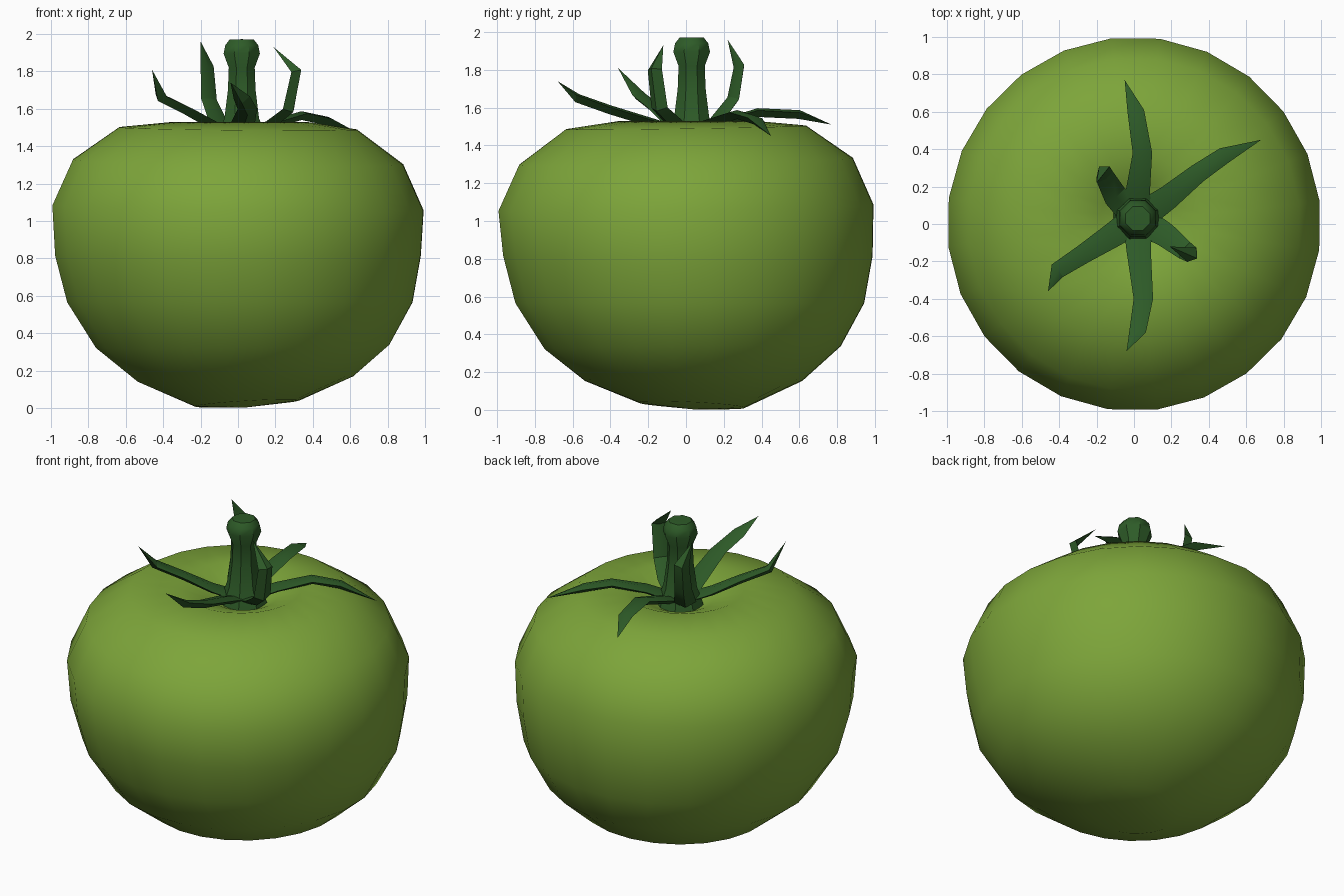
import bpy, bmesh, math
from mathutils import Vector

if "Cube" in bpy.data.objects:
    bpy.data.objects.remove(bpy.data.objects["Cube"])


def material(name, rgb):
    m = bpy.data.materials.new(name)
    m.diffuse_color = (*rgb, 1)
    m.use_nodes = True
    m.node_tree.nodes["Principled BSDF"].inputs["Base Color"].default_value = m.diffuse_color
    return m


FRUIT = material("fruit green", (0.205, 0.376, 0.042))
LEAF = material("stem green", (0.027, 0.105, 0.021))


def finish(bm, name, mat, angle):
    bmesh.ops.recalc_face_normals(bm, faces=bm.faces)
    me = bpy.data.meshes.new(name)
    bm.to_mesh(me)
    bm.free()
    ob = bpy.data.objects.new(name, me)
    bpy.context.collection.objects.link(ob)
    me.materials.append(mat)
    bpy.ops.object.select_all(action='DESELECT')
    ob.select_set(True)
    bpy.context.view_layer.objects.active = ob
    bpy.ops.object.shade_smooth_by_angle(angle=math.radians(angle))
    return ob


def skin(bm, rings, start=None, end=None):
    """Bridge closed rings of points, closing the ends with poles."""
    vs = [[bm.verts.new(p) for p in r] for r in rings]
    n = len(vs[0])
    for a, b in zip(vs, vs[1:]):
        for i in range(n):
            j = (i + 1) % n
            bm.faces.new((a[i], a[j], b[j], b[i]))
    for pole, ring in ((start, vs[0]), (end, vs[-1])):
        if pole is None:
            bm.faces.new(ring)
        else:
            p = bm.verts.new(pole)
            for i in range(n):
                bm.faces.new((ring[i], ring[(i + 1) % n], p))


def ring(r, z, cx=0, cy=0, tx=0, ty=0, n=24, turn=7):
    pts = []
    for i in range(n):
        a = math.radians(turn) + math.tau * i / n
        x, y = r * math.cos(a), r * math.sin(a)
        pts.append((cx + x, cy + y, z + tx * x + ty * y))
    return pts


# fruit: slightly lopsided lathe with a dimple on top
profile = [
    (0.28, 0.025, 0.05, 0.03, 0.06, -0.05),
    (0.58, 0.155, 0.04, 0.04, 0.025, 0),
    (0.79, 0.33, 0.025, 0.035, 0.01, 0.01),
    (0.93, 0.565, 0.01, 0.02),
    (0.985, 0.815, 0, 0.01),
    (1.0, 1.07, 0, 0, -0.015, 0.015),
    (0.89, 1.315, 0, 0, -0.015, 0.02),
    (0.64, 1.495, 0, 0, -0.01, 0.015),
    (0.36, 1.53, 0.01, 0.01),
    (0.2, 1.47, 0.02, 0.03),
    (0.1, 1.42, 0.02, 0.03),
]
bm = bmesh.new()
skin(bm, [ring(*p) for p in profile], (0.04, 0.04, 0.003), (0.02, 0.03, 1.4))
finish(bm, "fruit", FRUIT, 60)

# stem with flared foot and rounded cap
bm = bmesh.new()
stem = [(0.15, 1.4), (0.13, 1.47), (0.1, 1.55), (0.08, 1.7), (0.075, 1.82),
        (0.105, 1.895), (0.095, 1.94), (0.07, 1.97)]
skin(bm, [ring(r, z, 0.02, 0.03, n=8, turn=22.5) for r, z in stem],
     (0.02, 0.03, 1.39), (0.02, 0.03, 1.972))
finish(bm, "stem", LEAF, 40)

# sepals: tapered diamond sections swept along a bent path
paths = {
    "back": [(0.02, 0.17, 1.52), (0.045, 0.38, 1.585), (0.01, 0.6, 1.575), (-0.05, 0.77, 1.51)],
    "right_back": [(0.18, 0.14, 1.53), (0.34, 0.27, 1.575), (0.48, 0.365, 1.545), (0.68, 0.45, 1.45)],
    "right_front": [(0.17, -0.06, 1.52), (0.27, -0.14, 1.6), (0.31, -0.165, 1.8), (0.19, -0.12, 1.93)],
    "front": [(0.025, -0.14, 1.52), (0.05, -0.4, 1.6), (0.02, -0.57, 1.66), (-0.04, -0.68, 1.74)],
    "left_front": [(-0.13, -0.07, 1.52), (-0.27, -0.16, 1.6), (-0.41, -0.25, 1.67), (-0.46, -0.36, 1.81)],
    "left_back": [(-0.1, 0.15, 1.52), (-0.155, 0.25, 1.65), (-0.165, 0.28, 1.82), (-0.2, 0.22, 1.96)],
}
base = Vector((0.02, 0.03, 1.46))
widths = [0.08, 0.065, 0.052, 0.045]
for name, path in paths.items():
    pts = [base] + [Vector(p) for p in path]
    out = (pts[2] - base).to_2d().normalized()
    side0 = Vector((-out.y, out.x, 0))
    rings = []
    for i, w in enumerate(widths):
        t = (pts[i + 1] - pts[max(i - 1, 0)]).normalized()
        side = (side0 - t * side0.dot(t)).normalized()
        up = t.cross(side)
        c = pts[i]
        # shallow keel below, slight crease above
        rings.append([c + side * w, c + up * 0.012, c - side * w, c - up * 0.035])
    bm = bmesh.new()
    skin(bm, rings, None, pts[-1])
    finish(bm, "sepal_" + name, LEAF, 30)
